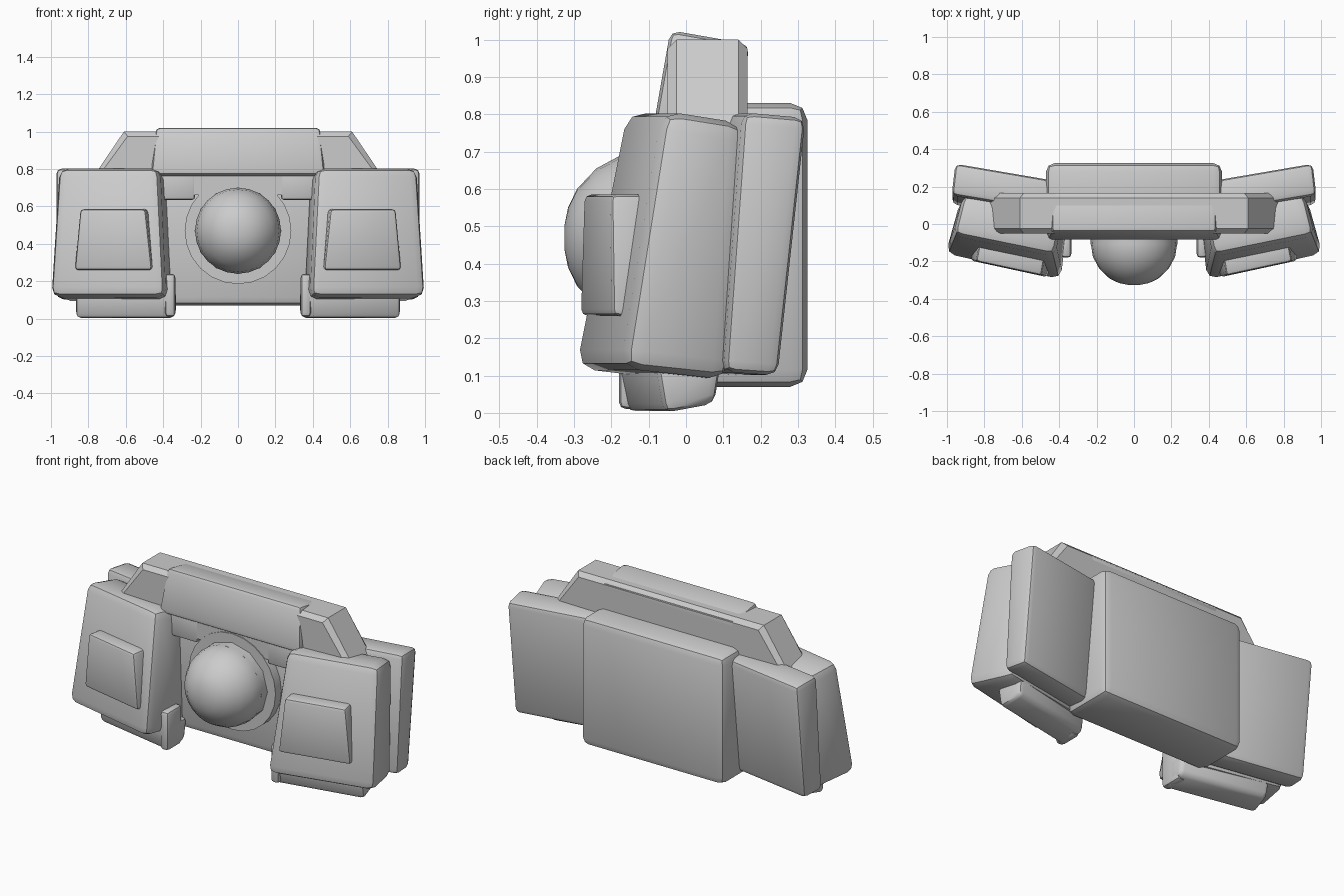
import bpy, bmesh, math
from mathutils import Vector, Matrix

cube = bpy.data.objects.get("Cube")
if cube:
    bpy.data.objects.remove(cube, do_unlink=True)

grey = bpy.data.materials.new("plain grey")
grey.use_nodes = True
colour = (0.6, 0.6, 0.6, 1)
grey.diffuse_color = colour
grey.node_tree.nodes["Principled BSDF"].inputs["Base Color"].default_value = colour


def finish(name, bm, bevel=0, segments=2, angle=40):
    """Bevel, smooth and link a part."""
    bmesh.ops.recalc_face_normals(bm, faces=bm.faces)
    if bevel:
        bmesh.ops.bevel(bm, geom=bm.edges[:], offset=bevel, segments=segments,
                        profile=0.5, affect='EDGES', clamp_overlap=True)
    mesh = bpy.data.meshes.new(name)
    bm.to_mesh(mesh)
    bm.free()
    mesh.materials.append(grey)
    mesh.shade_smooth()
    mesh.set_sharp_from_angle(angle=math.radians(angle))
    obj = bpy.data.objects.new(name, mesh)
    bpy.context.collection.objects.link(obj)
    return obj


def loft(name, bottom, top, bevel, segments=2, side=1, matrix=None):
    """Solid between two matching outlines, mirrored when side is -1."""
    bm = bmesh.new()
    rings = [[bm.verts.new((x * side, y, z)) for x, y, z in ring]
             for ring in (bottom, top)]
    n = len(bottom)
    for ring in rings:
        bm.faces.new(ring)
    for i in range(n):
        j = (i + 1) % n
        bm.faces.new((rings[0][i], rings[0][j], rings[1][j], rings[1][i]))
    if matrix:
        bm.transform(matrix)
    return finish(name, bm, bevel, segments)


def box(name, x0, x1, y0, y1, z0, z1, bevel, segments=2, side=1, matrix=None):
    ring = [(x0, y0), (x1, y0), (x1, y1), (x0, y1)]
    return loft(name, [(x, y, z0) for x, y in ring], [(x, y, z1) for x, y in ring],
                bevel, segments, side, matrix)


def lathe(name, profile, steps, centre_z):
    """Turn a (radius, y) profile about the front-to-back axis."""
    bm = bmesh.new()
    verts = [bm.verts.new((r, y, 0)) for r, y in profile]
    edges = [bm.edges.new(pair) for pair in zip(verts, verts[1:])]
    bmesh.ops.spin(bm, geom=verts + edges, cent=(0, 0, 0), axis=(0, 1, 0),
                   angle=math.tau, steps=steps, use_merge=True)
    bmesh.ops.remove_doubles(bm, verts=bm.verts, dist=0.0005)
    bm.transform(Matrix.Translation((0, 0, centre_z)))
    return finish(name, bm)


# Central body
box("body", -0.47, 0.47, 0.0, 0.325, 0.07, 0.83, 0.045)

# Overhead arch with a chamfered outer edge
outline = [(-0.82, 0.69), (-0.61, 1.0), (0.61, 1.0), (0.82, 0.69)]
inner = [(-0.82, 0.66), (-0.59, 0.975), (0.59, 0.975), (0.82, 0.66)]
bm = bmesh.new()
rings = [[bm.verts.new((x, y, z)) for x, z in shape]
         for y, shape in ((-0.05, inner), (-0.025, outline), (0.14, outline), (0.165, inner))]
for a, b in zip(rings, rings[1:]):
    for i in range(4):
        j = (i + 1) % 4
        bm.faces.new((a[i], a[j], b[j], b[i]))
bm.faces.new(rings[0])
bm.faces.new(rings[-1])
finish("arch", bm, angle=20)

# Tilted beam through the arch
tilt = Matrix.Translation((0, 0.042, 0.878)) @ Matrix.Rotation(math.radians(-10), 4, 'X')
loft("beam",
     [(-0.465, -0.108, -0.13), (0.465, -0.108, -0.13), (0.465, 0.108, -0.13), (-0.465, 0.108, -0.13)],
     [(-0.44, -0.108, 0.13), (0.44, -0.108, 0.13), (0.44, 0.108, 0.13), (-0.44, 0.108, 0.13)],
     0.025, matrix=tilt)

# Round mount and dome
lathe("dome_mount", [(0, -0.055), (0.285, -0.055), (0.285, 0.05), (0, 0.05)], 24, 0.47)
lathe("dome_collar", [(0, -0.11), (0.232, -0.11), (0.232, 0.0), (0, 0.0)], 12, 0.47)
lathe("dome", [(0, -0.326), (0.03, -0.326), (0.08, -0.316), (0.13, -0.292), (0.185, -0.24),
               (0.22, -0.175), (0.23, -0.11), (0.22, -0.03)], 24, 0.47)

for label, s in (("left", 1), ("right", -1)):
    # Angled front pod
    loft(label + "_front_pod",
         [(0.39, -0.305, 0.12), (1.01, -0.165, 0.12), (0.93, 0.12, 0.09), (0.35, 0.02, 0.08)],
         [(0.425, -0.165, 0.81), (0.965, -0.055, 0.81), (0.91, 0.165, 0.775), (0.38, 0.06, 0.775)],
         0.05, side=s)
    # Raised panel on the pod face
    loft(label + "_panel",
         [(0.46, -0.285, 0.26), (0.875, -0.195, 0.26), (0.85, -0.07, 0.26), (0.44, -0.16, 0.26)],
         [(0.495, -0.275, 0.585), (0.845, -0.2, 0.585), (0.82, -0.08, 0.585), (0.475, -0.155, 0.585)],
         0.018, side=s)
    # Angled rear pod
    loft(label + "_rear_pod",
         [(0.4, 0.0, 0.11), (0.975, 0.105, 0.11), (0.955, 0.25, 0.1), (0.4, 0.155, 0.1)],
         [(0.4, 0.06, 0.805), (0.975, 0.155, 0.805), (0.955, 0.325, 0.79), (0.4, 0.23, 0.79)],
         0.03, side=s)
    # Foot and its inner post
    loft(label + "_foot",
         [(0.34, -0.16, 0.0), (0.87, -0.055, 0.0), (0.84, 0.08, 0.025), (0.33, -0.02, 0.025)],
         [(0.34, -0.19, 0.15), (0.87, -0.08, 0.15), (0.85, 0.1, 0.15), (0.33, 0.0, 0.15)],
         0.025, side=s)
    box(label + "_foot_post", 0.335, 0.39, -0.18, -0.04, 0.01, 0.24, 0.02, side=s)
    # Small hanging bracket below the beam
    box(label + "_bracket", 0.23, 0.41, -0.055, 0.06, 0.635, 0.8, 0.015, side=s)
